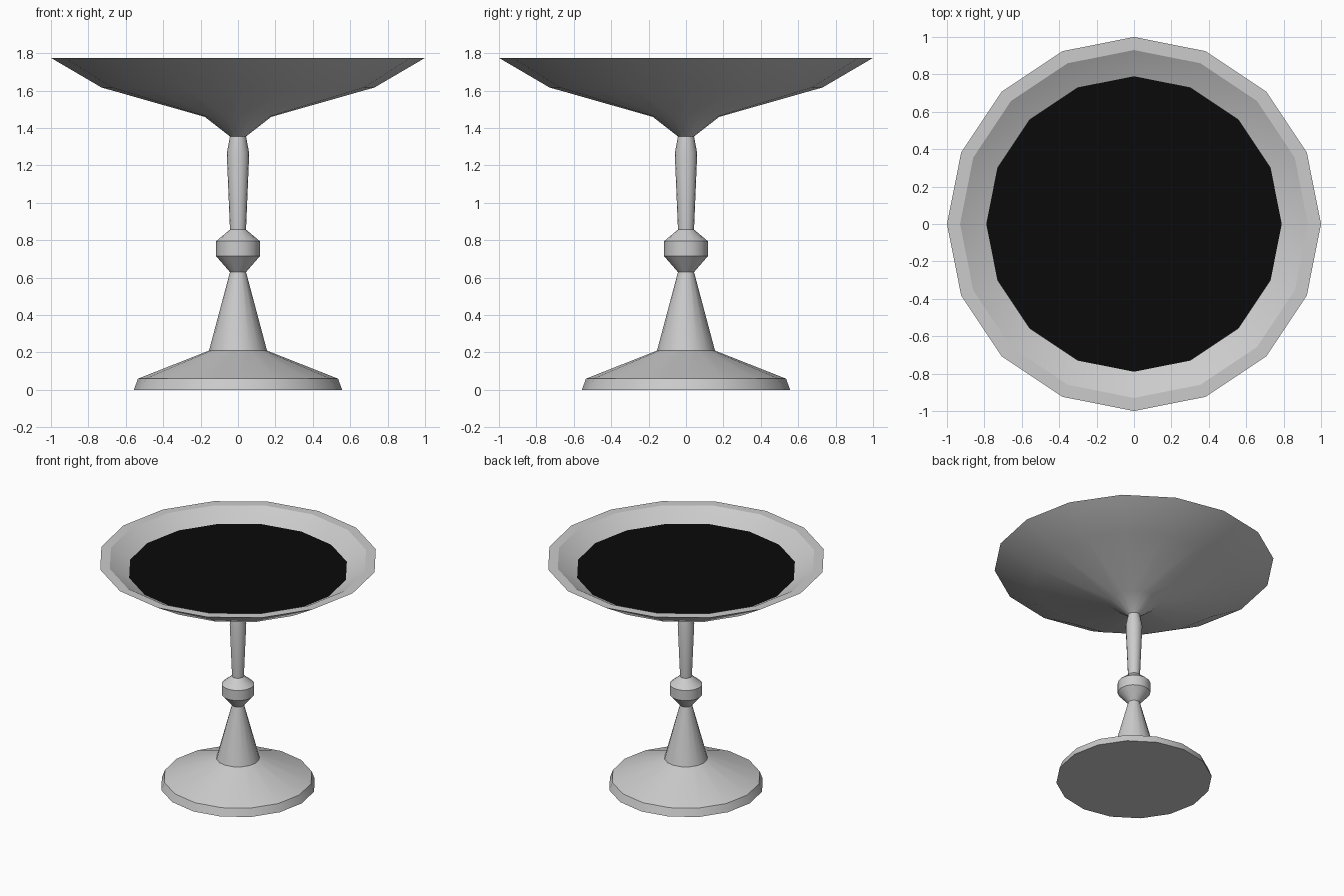
import bpy, bmesh, math

if "Cube" in bpy.data.objects:
    bpy.data.objects.remove(bpy.data.objects["Cube"])

SIDES = 16


def lathe(name, profile, cap_start=False, cap_end=False, color=None):
    """Spin (radius, z) points around z; a radius of 0 becomes a single tip."""
    bm = bmesh.new()
    rings = []
    for r, z in profile:
        rings.append([bm.verts.new((r * math.cos(2 * math.pi * i / SIDES),
                                    r * math.sin(2 * math.pi * i / SIDES), z))
                      for i in range(SIDES)])
    for a, b in zip(rings, rings[1:]):
        for i in range(SIDES):
            j = (i + 1) % SIDES
            bm.faces.new((a[i], a[j], b[j], b[i]))
    if cap_start:
        bm.faces.new(rings[0][::-1])
    if cap_end:
        bm.faces.new(rings[-1])
    mesh = bpy.data.meshes.new(name)
    bm.to_mesh(mesh)
    bm.free()
    obj = bpy.data.objects.new(name, mesh)
    bpy.context.collection.objects.link(obj)
    if color:
        mat = bpy.data.materials.new(name)
        mat.diffuse_color = color
        mat.use_nodes = True
        mat.node_tree.nodes["Principled BSDF"].inputs["Base Color"].default_value = mat.diffuse_color
        mesh.materials.append(mat)
    bpy.ops.object.select_all(action='DESELECT')
    obj.select_set(True)
    bpy.context.view_layer.objects.active = obj
    bpy.ops.object.shade_smooth_by_angle(angle=math.radians(30))
    return obj


# Goblet: foot, stem, knob, bowl outside, flat rim, bowl inside
lathe("goblet", [
    (0.557, 0.0), (0.535, 0.06), (0.155, 0.21),      # foot
    (0.043, 0.63), (0.117, 0.715), (0.117, 0.795),   # lower stem and knob
    (0.043, 0.857), (0.06, 1.265), (0.043, 1.355),   # upper stem
    (0.178, 1.46), (0.73, 1.617), (1.0, 1.775),      # bowl outside
    (0.93, 1.775), (0.70, 1.64), (0.16, 1.49),       # rim and bowl inside
], cap_start=True, cap_end=True)

# Dark liquid surface filling the bowl
lathe("liquid", [(0.79, 1.693)], cap_end=True, color=(0.003, 0.003, 0.003, 1))
